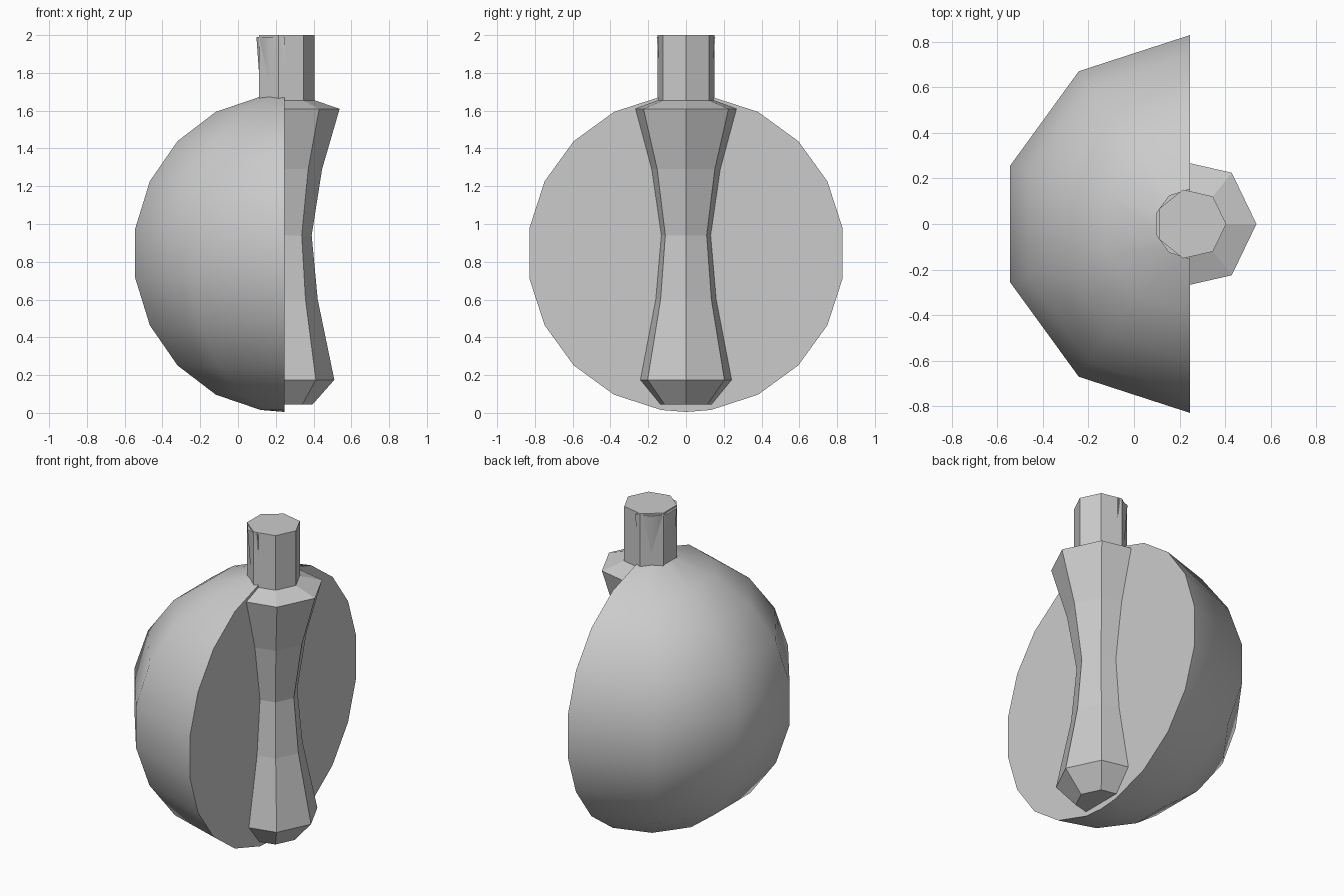
import bpy, bmesh
from math import sin, cos, pi, radians

if "Cube" in bpy.data.objects:
    bpy.data.objects.remove(bpy.data.objects["Cube"])


def lathe(name, profile, angles, centre_x, closed):
    """Turn (radius, z) pairs about a vertical axis, then cap the openings."""
    bm = bmesh.new()
    rings = []
    for r, z in profile:
        if r == 0:
            v = bm.verts.new((centre_x, 0, z))
            rings.append([v] * len(angles))
        else:
            rings.append([bm.verts.new((centre_x + r * cos(a), r * sin(a), z)) for a in angles])
    n = len(angles)
    for low, high in zip(rings, rings[1:]):
        for i in range(n if closed else n - 1):
            j = (i + 1) % n
            corners = list(dict.fromkeys((low[i], low[j], high[j], high[i])))
            bm.faces.new(corners)
    # end caps
    for ring in (rings[0], rings[-1]):
        if len(set(ring)) > 2:
            bm.faces.new(ring)
    # flat cut face of a half turning
    if not closed:
        outline = [r[0] for r in rings] + [r[-1] for r in reversed(rings)]
        bm.faces.new(list(dict.fromkeys(outline)))
    bmesh.ops.recalc_face_normals(bm, faces=bm.faces)
    mesh = bpy.data.meshes.new(name)
    bm.to_mesh(mesh)
    bm.free()
    ob = bpy.data.objects.new(name, mesh)
    bpy.context.collection.objects.link(ob)
    return ob


# Half-round bulb with a slightly flaring throat, half of a ten-sided turning
R, CZ = 0.84, 0.845
bulb_profile = [(0, CZ - R)]
bulb_profile += [(R * cos(radians(e)), CZ + R * sin(radians(e))) for e in range(-81, 82, 18)]
bulb_profile += [(0.155, 1.99)]
half_turn = [pi / 2 + i * pi / 5 for i in range(6)]
bulb = lathe("half_bulb", bulb_profile, half_turn, 0.245, False)
bpy.context.view_layer.objects.active = bulb
bulb.select_set(True)
bpy.ops.object.shade_smooth_by_angle(angle=radians(45))

# Seven-sided waisted stem with collar and neck, flat shaded
stem_profile = [(0.145, 0.045), (0.26, 0.175), (0.172, 0.6), (0.14, 0.94),
                (0.195, 1.29), (0.288, 1.61), (0.155, 1.655), (0.155, 2.0)]
lathe("stem_and_neck", stem_profile, [i * 2 * pi / 7 for i in range(7)], 0.25, True)
